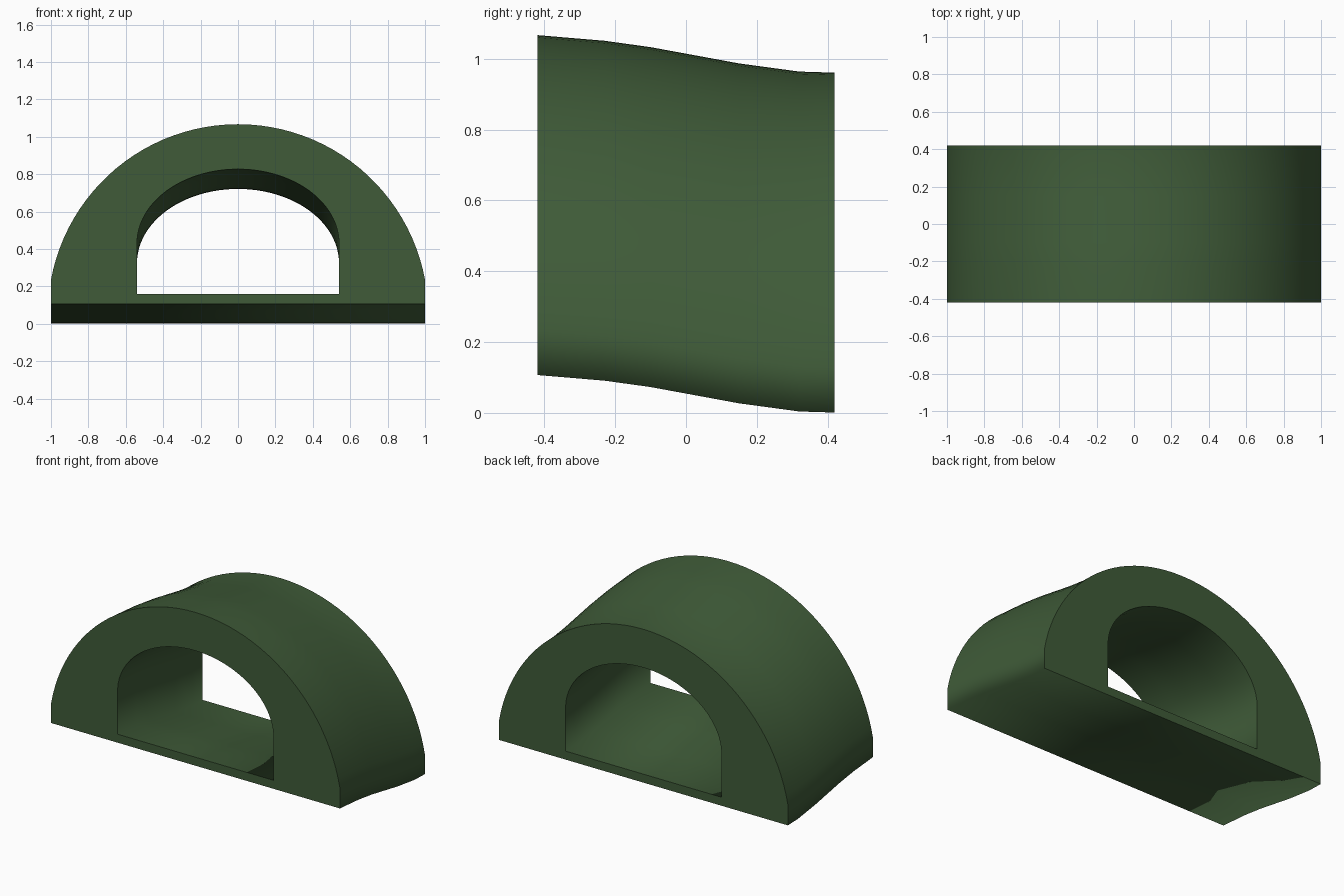
import bpy, bmesh, math

cube = bpy.data.objects.get("Cube")
if cube:
    bpy.data.objects.remove(cube)

# Single dark green material
green = bpy.data.materials.new("dark green")
green.use_nodes = True
color = (0.05, 0.105, 0.04, 1)
green.diffuse_color = color
green.node_tree.nodes["Principled BSDF"].inputs["Base Color"].default_value = color

# Depth position and downward shift of each cross-section
STATIONS = [(-0.42, 0), (-0.23, 0.016), (-0.1, 0.034), (0.15, 0.08), (0.32, 0.103), (0.42, 0.106)]
SEGMENTS = 48


def outer_profile():
    """Circular arch on short upright sides."""
    apex, spring = 1.067, 0.235
    rise = apex - spring
    radius = (1 + rise * rise) / (2 * rise)
    sweep = math.acos((radius - rise) / radius)
    points = [(1, 0.107)]
    for i in range(SEGMENTS + 1):
        a = sweep * (1 - 2 * i / SEGMENTS)
        points.append((radius * math.sin(a), apex - radius + radius * math.cos(a)))
    return points + [(-1, 0.107)]


def inner_profile():
    """Elliptical arch on upright sides."""
    half, spring, rise = 0.54, 0.43, 0.397
    points = [(half, 0.16)]
    for i in range(SEGMENTS + 1):
        a = math.pi * i / SEGMENTS
        points.append((half * math.cos(a), spring + rise * math.sin(a)))
    return points + [(-half, 0.16)]


bm = bmesh.new()


def sweep_loop(profile, inward):
    """Skin a closed profile through every station; return its rings."""
    rings = [[bm.verts.new((x, y, z - drop)) for x, z in profile] for y, drop in STATIONS]
    n = len(profile)
    for a, b in zip(rings, rings[1:]):
        for i in range(n):
            j = (i + 1) % n
            quad = (a[i], a[j], b[j], b[i])
            bm.faces.new(quad if inward else quad[::-1])
    return rings


outer = sweep_loop(outer_profile(), False)
inner = sweep_loop(inner_profile(), True)

# Flat end faces between the outer and inner outlines
count = len(outer[0])
for end, flip in ((0, False), (-1, True)):
    a, b = outer[end], inner[end]
    for i in range(count):
        j = (i + 1) % count
        quad = (a[i], a[j], b[j], b[i])
        bm.faces.new(quad[::-1] if flip else quad)

# Smooth tunnel surfaces, crisp rims at both ends
bmesh.ops.recalc_face_normals(bm, faces=bm.faces[:])
for face in bm.faces:
    face.smooth = True
    face.normal_update()
for edge in bm.edges:
    caps = [abs(f.normal.y) > 0.9 for f in edge.link_faces]
    edge.smooth = caps[0] == caps[1]

mesh = bpy.data.meshes.new("arched_tunnel")
bm.to_mesh(mesh)
bm.free()
mesh.materials.append(green)
tunnel = bpy.data.objects.new("arched_tunnel", mesh)
bpy.context.collection.objects.link(tunnel)
